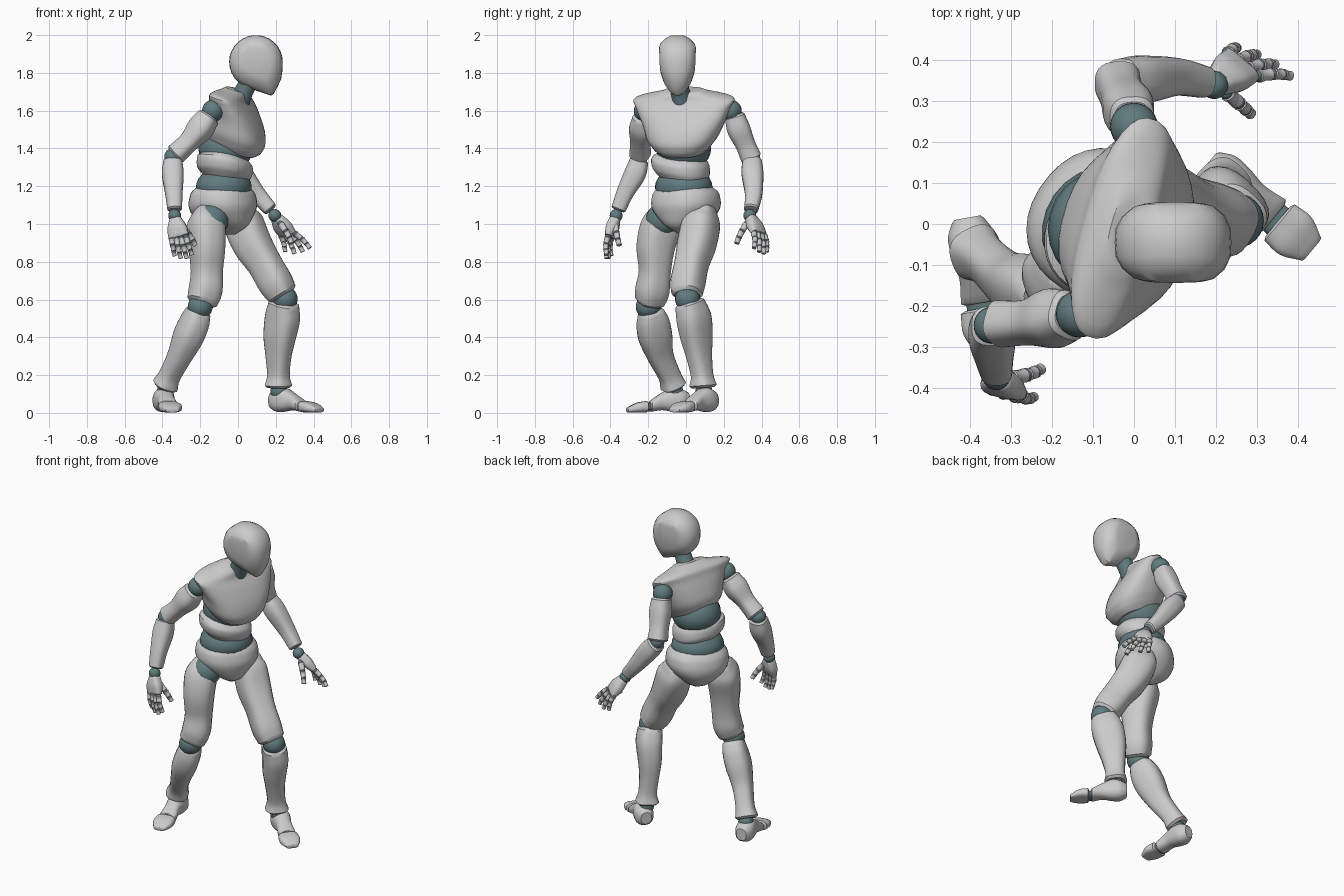
import bpy, bmesh, math
from mathutils import Vector as V

TEAL = bpy.data.materials.new("joint_teal")
TEAL.diffuse_color = (0.12, 0.20, 0.215, 1)


def finish(name, bm, mat=None, angle=38):
    bmesh.ops.recalc_face_normals(bm, faces=bm.faces)
    me = bpy.data.meshes.new(name)
    bm.to_mesh(me)
    bm.free()
    me.shade_smooth()
    me.set_sharp_from_angle(angle=math.radians(angle))
    ob = bpy.data.objects.new(name, me)
    bpy.context.collection.objects.link(ob)
    if mat:
        me.materials.append(mat)
    return ob


def skin(bm, loops):
    rows = [[bm.verts.new(p) for p in lp] for lp in loops]
    n = len(rows[0])
    for a, b in zip(rows, rows[1:]):
        for i in range(n):
            bm.faces.new((a[i], a[(i + 1) % n], b[(i + 1) % n], b[i]))
    bm.faces.new(rows[0])
    bm.faces.new(rows[-1])


def spline(k, steps):
    # Catmull-Rom through rows of numbers
    k = [tuple(2 * a - b for a, b in zip(k[0], k[1]))] + list(k) + \
        [tuple(2 * a - b for a, b in zip(k[-1], k[-2]))]
    out = []
    for i in range(1, len(k) - 2):
        for s in range(steps):
            t = s / steps
            out.append([0.5 * (2 * b + (c - a) * t + (2 * a - 5 * b + 4 * c - d) * t * t
                        + (3 * b - a - 3 * c + d) * t ** 3)
                        for a, b, c, d in zip(*k[i - 1:i + 3])])
    return out + [list(k[-2])]


def loft(name, rings, front, up=None, n=24, e=2.4, steps=4, mat=None):
    # rings: x, y, z, half width, half depth; depth lies along front
    rings = [tuple(r) if len(r) == 5 else tuple(r) + (r[3],) for r in rings]
    rows = spline(rings, steps)
    ctr = [V(r[:3]) for r in rows]
    loops = []

    def ring(c, t, w, d):
        f = V(front)
        f = (f - t * f.dot(t)).normalized()
        s = f.cross(t)
        lp = []
        for i in range(n):
            a = 2 * math.pi * (i + 0.5) / n
            ca, sa = math.cos(a), math.sin(a)
            lp.append(c + s * w * math.copysign(abs(ca) ** (2 / e), ca)
                      + f * d * math.copysign(abs(sa) ** (2 / e), sa))
        loops.append(lp)

    for i, r in enumerate(rows):
        t = V(up) if up else ctr[min(i + 1, len(rows) - 1)] - ctr[max(i - 1, 0)]
        t.normalize()
        w, d = r[3], r[4]
        lip = 0.18 * min(w, d)
        if i == 0:
            ring(ctr[0] - t * lip, t, w * 0.8, d * 0.8)
        ring(ctr[i], t, w, d)
        if i == len(rows) - 1:
            ring(ctr[i] + t * lip, t, w * 0.8, d * 0.8)
    bm = bmesh.new()
    skin(bm, loops)
    return finish(name, bm, mat)


def ball(name, c, r, scale=(1, 1, 1), yaw=0):
    bm = bmesh.new()
    bmesh.ops.create_uvsphere(bm, u_segments=24, v_segments=14, radius=r)
    ob = finish(name, bm, TEAL)
    ob.location, ob.scale, ob.rotation_euler = c, scale, (0, 0, yaw)
    return ob


# Head: side profile swept across the width, narrowed towards chin, crown, face and back
def narrow(x, z):
    pts = ((1.6, .45), (1.69, .5), (1.75, .76), (1.82, .97), (1.86, 1), (1.94, 1), (2.01, .72))
    for (a, p), (b, q) in zip(pts, pts[1:]):
        if a <= z <= b:
            return (p + (q - p) * (z - a) / (b - a)) * (1 - .25 * min(1, abs(x - .1) / .14) ** 3)


arc = [(0.095 + 0.142 * math.cos(math.radians(a)), 1.858 + 0.142 * math.sin(math.radians(a)))
       for a in range(0, 241, 12)]
profile = arc + [(0.10, 1.705), (0.175, 1.68), (0.19, 1.69), (0.21, 1.728), (0.228, 1.765),
                 (.235, 1.81)]
bm = bmesh.new()
loops = []
for y, s in ((-0.098, .5), (-0.096, .68), (-0.078, .88), (-0.045, .985), (0, 1),
             (0.045, .985), (0.078, .88), (0.096, .68), (0.098, .5)):
    pts = [(0.1 + (x - 0.1) * s, 1.865 + (z - 1.865) * s) for x, z in profile]
    loops.append([(x, -0.045 + y * narrow(x, z), z) for x, z in pts])
skin(bm, loops)
finish("head", bm, angle=30)
loft("neck", [(0, -.02, 1.64, .06), (.03, -.03, 1.70, .05), (.065, -.04, 1.77, .05)],
     (1, 0, 0), e=2, mat=TEAL)

# Torso
loft("chest", [(-.025, -.015, 1.41, .15, .145), (-.02, -.015, 1.465, .19, .165),
               (-.015, -.01, 1.54, .222, .15), (-.022, -.012, 1.62, .258, .115),
               (-.03, -.01, 1.668, .268, .09), (-.01, -.01, 1.70, .13, .065)],
     (.96, -.27, 0), up=(.30, -.08, .95), n=32)
ball("chest_joint", (-.065, -.012, 1.40), .145, (1, 1, .85))
loft("belly", [(-.065, -.02, 1.25, .135, .12), (-.07, -.025, 1.28, .152, .14),
               (-.07, -.03, 1.32, .155, .143), (-.075, -.03, 1.345, .147, .132)],
     (.85, -.5, 0), up=(.14, .10, 1), n=32, e=2.2)
ball("waist_joint", (-.075, -.012, 1.195), .156, (.93, 1, .7), -.6)
loft("pelvis", [(-.06, 0, .95, .03, .06), (-.07, 0, .99, .09, .13), (-.08, 0, 1.05, .155, .163),
                (-.08, 0, 1.10, .182, .173), (-.08, 0, 1.15, .180, .163),
                (-.08, 0, 1.175, .168, .15)],
     (.8, -.6, 0), up=(0, 0, 1), n=32, e=2.2)

# Legs
loft("right_thigh", [(-.18, -.10, 1.075, .05, .06), (-.172, -.13, 1.0, .092, .10),
                     (-.165, -.16, .88, .09, .098), (-.165, -.165, .75, .08, .08),
                     (-.172, -.178, .65, .084, .086), (-.19, -.192, .59, .078, .074)],
     (.45, -.9, 0), e=2.7)
loft("left_thigh", [(.015, .105, 1.09, .05, .06), (.025, .085, 1.02, .088, .10),
                    (.072, .058, .90, .095, .10), (.14, .03, .79, .083, .088),
                    (.198, .01, .69, .085, .087), (.233, .005, .632, .078, .075)],
     (.85, -.5, 0), e=2.7)
loft("right_shin", [(-.21, -.185, .535, .063, .066), (-.23, -.175, .48, .072, .085),
                    (-.265, -.162, .40, .074, .088), (-.31, -.135, .30, .06, .068),
                    (-.36, -.088, .20, .054, .058), (-.385, -.068, .145, .066, .066)],
     (.45, -.9, 0), e=2.7)
loft("left_shin", [(.243, .02, .578, .07, .078), (.235, .042, .50, .075, .095),
                   (.22, .056, .40, .068, .088), (.214, .07, .30, .056, .07),
                   (.214, .085, .20, .053, .057), (.214, .09, .145, .068, .066)],
     (.7, -.7, 0), e=2.7)
for side, hip, knee, ankle in (("right", (-.14, -.125, 1.02), (-.20, -.20, .563), (-.385, -.06, .115)),
                               ("left", (.015, .07, 1.02), (.25, .008, .603), (.217, .095, .115))):
    ball(side + "_hip_joint", hip, .09)
    ball(side + "_knee_joint", knee, .066)
    ball(side + "_ankle_joint", ankle, .045)


def foot(side, heel, toe):
    heel, toe = V(heel), V(toe)

    def rows(spec):
        return [(*heel.lerp(toe, t).to_2d(), h + low, w, h) for t, w, h, low in spec]
    d = (toe - heel).to_3d().normalized()
    loft(side + "_foot", rows([(.02, .04, .045, .02), (.12, .056, .06, .006), (.25, .055, .064, .006),
                               (.42, .046, .047, .014), (.6, .053, .031, .006)]), (0, 0, 1), up=d)
    loft(side + "_ball_joint", rows([(.57, .040, .024, .008), (.72, .042, .022, .008)]),
         (0, 0, 1), up=d, mat=TEAL)
    loft(side + "_toes", rows([(.67, .058, .030, .003), (.82, .06, .026, .002),
                               (.97, .036, .013, .003)]), (0, 0, 1), up=d, e=3)


foot("right", (-.405, .015), (-.345, -.32))
foot("left", (.18, .148), (.44, -.068))

# Arms
loft("right_upper_arm", [(-.158, -.222, 1.565, .058), (-.20, -.23, 1.505, .068),
                         (-.26, -.24, 1.435, .052), (-.328, -.243, 1.37, .054)], (1, -.3, 0), e=2.7)
loft("left_upper_arm", [(-.005, .258, 1.57, .054), (-.014, .28, 1.50, .062),
                        (-.03, .315, 1.42, .053), (-.04, .344, 1.352, .056)], (1, 0, 0), e=2.7)
loft("right_forearm", [(-.345, -.248, 1.335, .05), (-.345, -.27, 1.265, .058),
                       (-.34, -.32, 1.17, .047), (-.335, -.357, 1.08, .039)], (1, 0, 0), e=2.7)
loft("left_forearm", [(-.03, .35, 1.325, .052), (.02, .352, 1.265, .058),
                      (.10, .358, 1.16, .046), (.17, .345, 1.08, .038)], (1, 0, .3), e=2.7)
for side, sh, el, wr in (("right", (-.132, -.218, 1.60), (-.345, -.246, 1.357), (-.335, -.37, 1.045)),
                         ("left", (0, .237, 1.60), (-.037, .348, 1.342), (.195, .338, 1.045))):
    ball(side + "_shoulder_joint", sh, .058)
    ball(side + "_elbow_joint", el, .045)
    ball(side + "_wrist_joint", wr, .034)


def finger(name, a, b, bend, r):
    # three tapered segments with small joints between
    pts = [a, a.lerp(b, .4) + bend, a.lerp(b, .72) + bend * .8, b]
    for i, (p, q) in enumerate(zip(pts, pts[1:])):
        s = r * (1 - .1 * i)
        loft(f"{name}_segment_{i + 1}", [(*p.lerp(q, .12), s), (*p.lerp(q, .5), s * .82),
                                         (*p.lerp(q, .88), s * .9)], (.3, .5, .81), n=10, e=2, steps=2)
        ball(f"{name}_joint_{i + 1}", p, s * .85)


def hand(side, wrist, index, pinky, thumb, tips):
    wrist, index, pinky, thumb = map(V, (wrist, index, pinky, thumb))
    mid = (index + pinky) / 2
    across = (index - pinky).normalized()
    normal = across.cross((mid - wrist).normalized()).normalized()
    out = normal * (.008 if normal.y * wrist.y > 0 else -.008)
    loft(side + "_palm", [(*wrist.lerp(mid, .15), .032, .028), (*wrist.lerp(mid, .55), .052, .032),
                          (*wrist.lerp(mid, .95), .055, .022)], normal, n=16, e=3)
    for i, t in enumerate(tips[:4]):
        finger(f"{side}_finger_{i + 1}", index.lerp(pinky, i / 3), V(t), out, .0175)
    finger(side + "_thumb", thumb, V(tips[4]), across * .008, .02)


hand("right", (-.335, -.37, 1.045), (-.275, -.415, .93), (-.35, -.395, .925), (-.30, -.375, .99),
     [(-.242, -.42, .835), (-.27, -.42, .815), (-.302, -.41, .815), (-.335, -.395, .83),
      (-.225, -.352, .885)])
hand("left", (.195, .338, 1.045), (.30, .36, .95), (.228, .415, .94), (.225, .32, 1.0),
     [(.382, .36, .87), (.345, .388, .85), (.30, .412, .84), (.25, .428, .85),
      (.285, .267, .895)])
